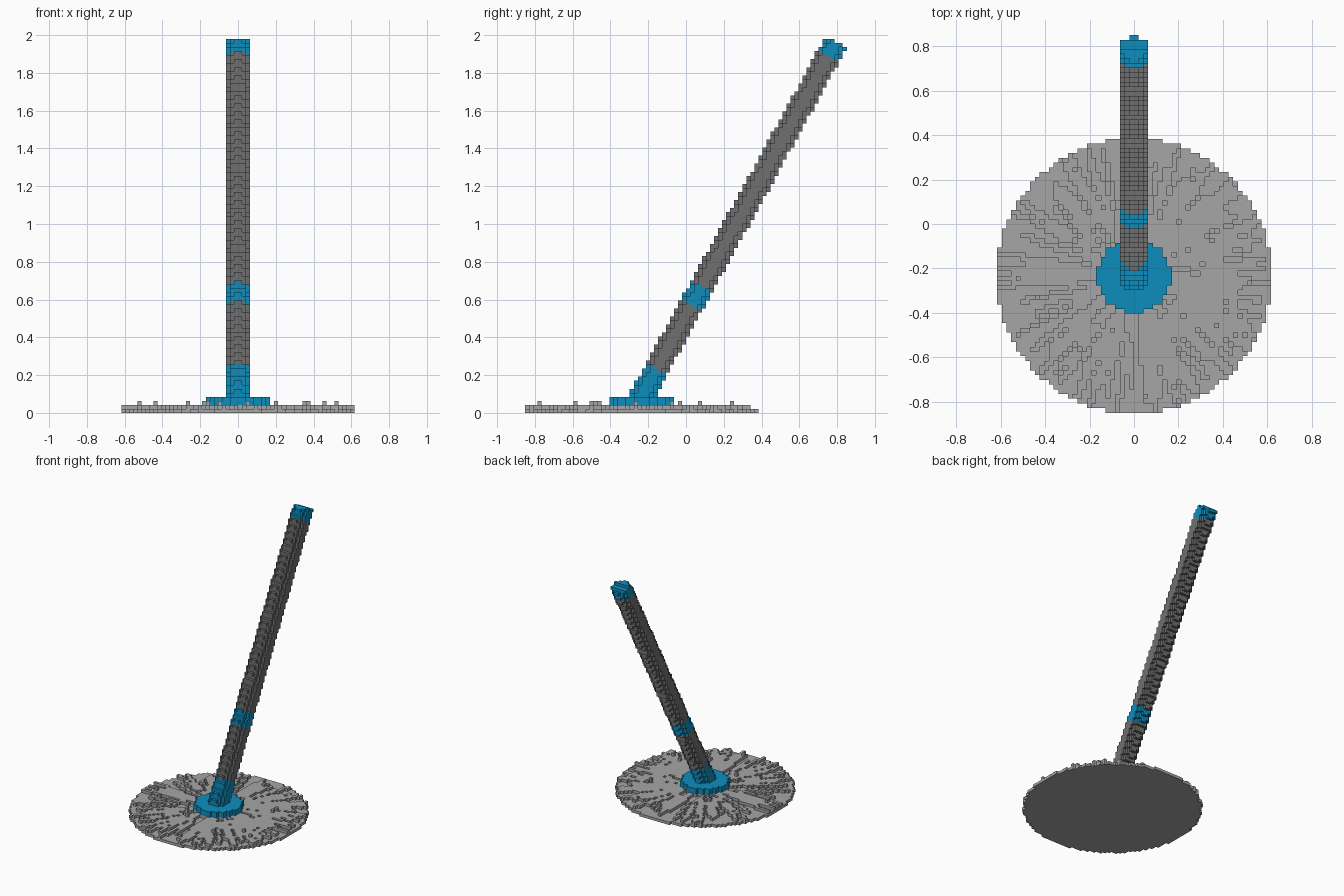
import bpy, bmesh, math, random
from mathutils import Vector

old = bpy.data.objects.get("Cube")
if old:
    bpy.data.objects.remove(old, do_unlink=True)

V = 2 / 94            # edge length of one block
CY = -11              # base centre along y, in blocks
random.seed(4)


def material(name, rgb):
    m = bpy.data.materials.new(name)
    m.use_nodes = True
    m.diffuse_color = (*rgb, 1)
    bsdf = next(n for n in m.node_tree.nodes if n.type == 'BSDF_PRINCIPLED')
    bsdf.inputs["Base Color"].default_value = (*rgb, 1)
    bsdf.inputs["Roughness"].default_value = 0.8
    return m


BLUE = material("blue plastic", (0.004, 0.27, 0.51))
DARK = material("dark grey", (0.16, 0.16, 0.16))
LIGHT = material("light grey", (0.38, 0.38, 0.38))


def disc(radius, z0, z1):
    """Blocks of an upright round plate around the base centre."""
    n = math.ceil(radius)
    return {(i, j + CY, k) for i in range(-n, n) for j in range(-n, n)
            for k in range(z0, z1)
            if math.hypot(i + .5, j + .5) <= radius}


# Round base: a full bottom layer, radial strands and a few raised tufts
base = disc(29.1, 0, 1)
floor = set(base)
for s in range(150):
    a = random.uniform(0, math.tau)
    start, end = random.uniform(6, 16), random.uniform(22, 30)
    for q in range(int(start * 3), int(end * 3)):
        i = math.floor(math.cos(a) * q / 3)
        j = math.floor(math.sin(a) * q / 3) + CY
        if (i, j, 0) in floor:
            base.add((i, j, 1))
strands = sorted(c for c in base if c[2] == 1)
for i, j, k in random.sample(strands, 20):
    if 9 < math.hypot(i + .5, j + .5 - CY) < 26:
        base.add((i, j, 2))
base |= disc(7.8, 1, 2)

# Collar on the base
collar = disc(7.8, 2, 4)

# Leaning pole, cut along its length into coloured sections
foot = Vector((0, -0.237, 0.085))
tip = Vector((0, 0.796, 1.966))
axis = (tip - foot).normalized()
length = (tip - foot).length
sections = [("pole_socket", -0.06, 0.168, BLUE),
            ("lower_pole", 0.168, 0.555, DARK),
            ("pole_joint", 0.555, 0.67, BLUE),
            ("upper_pole", 0.67, length - 0.085, DARK),
            ("pole_cap", length - 0.085, length, BLUE)]
parts = [("round_base", base, LIGHT), ("collar", collar, BLUE)]
pole = {s[0]: set() for s in sections}
for k in range(4, 94):
    for j in range(-18, 40):
        for i in range(-3, 3):
            p = Vector((i + .5, j + .5, k + .5)) * V - foot
            t = p.dot(axis)
            if (p - axis * t).length > 3.0 * V:
                continue
            for name, t0, t1, mat in sections:
                if t0 <= t < t1:
                    pole[name].add((i, j, k))
parts += [(s[0], pole[s[0]], s[3]) for s in sections]

# Outward faces of a block, as corner offsets
SIDES = {(1, 0, 0): ((1, 0, 0), (1, 1, 0), (1, 1, 1), (1, 0, 1)),
         (-1, 0, 0): ((0, 0, 0), (0, 0, 1), (0, 1, 1), (0, 1, 0)),
         (0, 1, 0): ((0, 1, 0), (0, 1, 1), (1, 1, 1), (1, 1, 0)),
         (0, -1, 0): ((0, 0, 0), (1, 0, 0), (1, 0, 1), (0, 0, 1)),
         (0, 0, 1): ((0, 0, 1), (1, 0, 1), (1, 1, 1), (0, 1, 1)),
         (0, 0, -1): ((0, 0, 0), (0, 1, 0), (1, 1, 0), (1, 0, 0))}
solid = set().union(*(p[1] for p in parts))


def add(a, b):
    return tuple(x + y for x, y in zip(a, b))


def build(name, cells, mat):
    """Skin a set of blocks, leaving out faces hidden between blocks."""
    bm = bmesh.new()
    verts = {}
    for c in sorted(cells):
        for side, corners in SIDES.items():
            if add(c, side) in solid:
                continue
            keys = [add(c, o) for o in corners]
            for key in keys:
                if key not in verts:
                    verts[key] = bm.verts.new([x * V for x in key])
            bm.faces.new([verts[key] for key in keys])
    mesh = bpy.data.meshes.new(name)
    bm.to_mesh(mesh)
    bm.free()
    mesh.materials.append(mat)
    bpy.context.collection.objects.link(bpy.data.objects.new(name, mesh))


for part in parts:
    build(*part)
